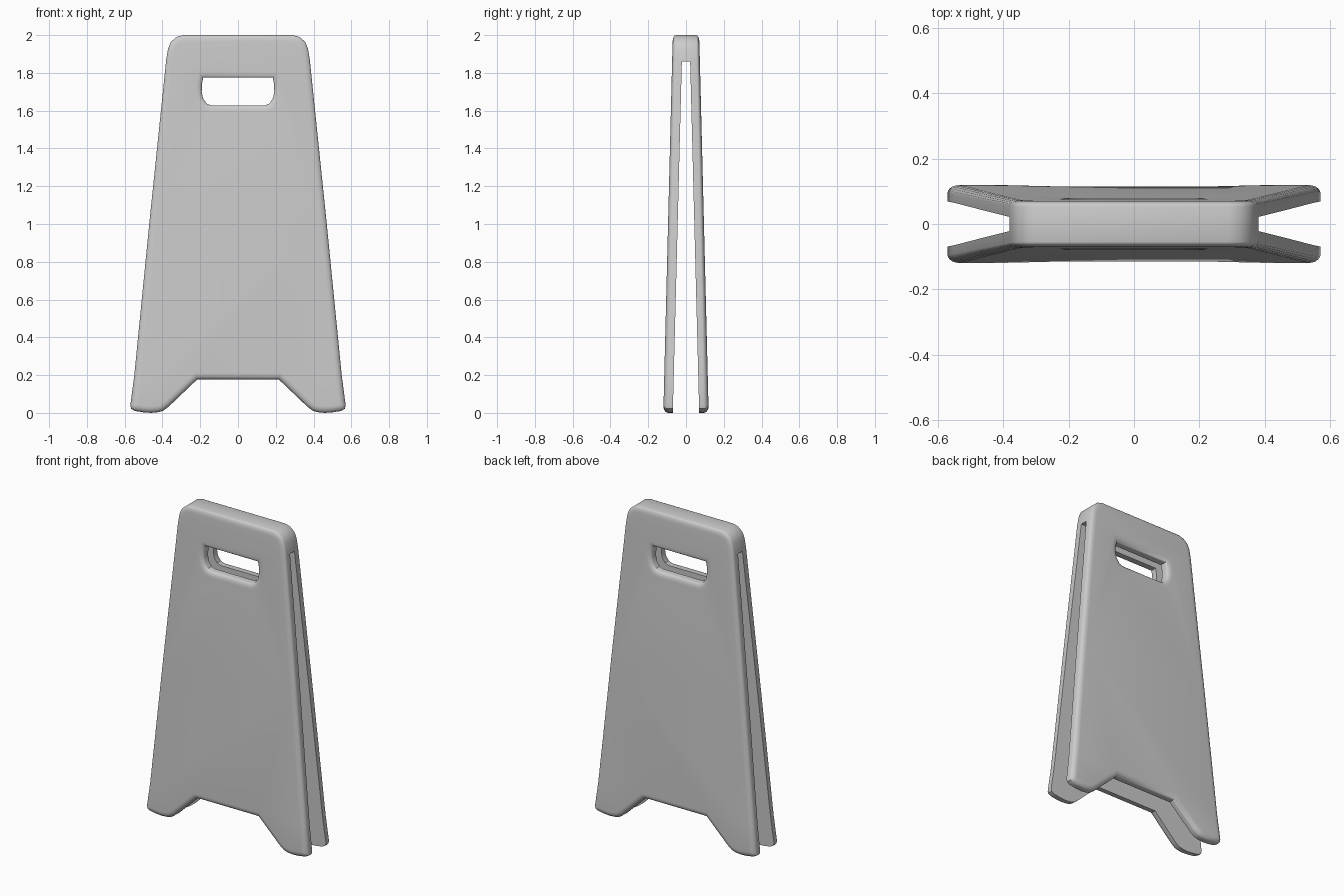
import bpy, bmesh

if "Cube" in bpy.data.objects:
    bpy.data.objects.remove(bpy.data.objects["Cube"])

BEVEL, EXTRUDE = 0.035, 0.124
HALF = BEVEL + EXTRUDE

# half outlines (x, z), mirrored across x = 0
outer = [(0.29, 2.0), (0.325, 1.99), (0.355, 1.965), (0.37, 1.93), (0.38, 1.87),
         (0.47, 1.0), (0.549, 0.2), (0.57, 0.04), (0.566, 0.022), (0.545, 0.01),
         (0.50, 0.003), (0.46, 0.0), (0.42, 0.004), (0.395, 0.012), (0.365, 0.035),
         (0.215, 0.178)]
grip = [(0.184, 1.775), (0.191, 1.74), (0.192, 1.70), (0.185, 1.665),
        (0.166, 1.637), (0.14, 1.628)]


def mirrored(half):
    return half + [(-x, z) for x, z in reversed(half)]


def add_loop(curve, pts):
    sp = curve.splines.new('POLY')
    sp.points.add(len(pts) - 1)
    for p, (x, z) in zip(sp.points, pts):
        p.co = (x, z, 0, 1)
    sp.use_cyclic_u = True


# sign body: rounded outline with hand grip hole
curve = bpy.data.curves.new("sign_body", 'CURVE')
curve.dimensions = '2D'
curve.fill_mode = 'BOTH'
add_loop(curve, mirrored(outer))
add_loop(curve, mirrored(grip))
curve.extrude = EXTRUDE
curve.bevel_depth = BEVEL
curve.bevel_resolution = 4
curve.offset = -BEVEL
body = bpy.data.objects.new("sign_body", curve)
bpy.context.collection.objects.link(body)
bpy.context.view_layer.objects.active = body
body.select_set(True)
bpy.ops.object.convert(target='MESH')
body = bpy.context.object

# stand upright and taper the thickness from foot to top
bm = bmesh.new()
bm.from_mesh(body.data)
for v in bm.verts:
    x, z, d = v.co
    v.co = (x, -d / HALF * (0.12 - 0.025 * z), z)
bmesh.ops.remove_doubles(bm, verts=bm.verts, dist=0.0003)
bmesh.ops.recalc_face_normals(bm, faces=bm.faces)
bm.to_mesh(body.data)
bm.free()

# wedge gap that separates the two leaves
bm = bmesh.new()
vs = [bm.verts.new((-1, y, z)) for y, z in
      [(-0.0726, -0.1), (0.0726, -0.1), (0.022, 1.86), (-0.022, 1.86)]]
face = bm.faces.new(vs)
ext = bmesh.ops.extrude_face_region(bm, geom=[face])
bmesh.ops.translate(bm, vec=(2, 0, 0),
                    verts=[g for g in ext['geom'] if isinstance(g, bmesh.types.BMVert)])
bmesh.ops.recalc_face_normals(bm, faces=bm.faces)
mesh = bpy.data.meshes.new("gap_cutter")
bm.to_mesh(mesh)
bm.free()
cutter = bpy.data.objects.new("gap_cutter", mesh)
bpy.context.collection.objects.link(cutter)
cutter.hide_render = True

mod = body.modifiers.new("gap", 'BOOLEAN')
mod.operation = 'DIFFERENCE'
mod.solver = 'EXACT'
mod.object = cutter
bpy.ops.object.modifier_apply(modifier=mod.name)
bpy.data.objects.remove(cutter)
bpy.ops.object.shade_smooth_by_angle(angle=0.6)
